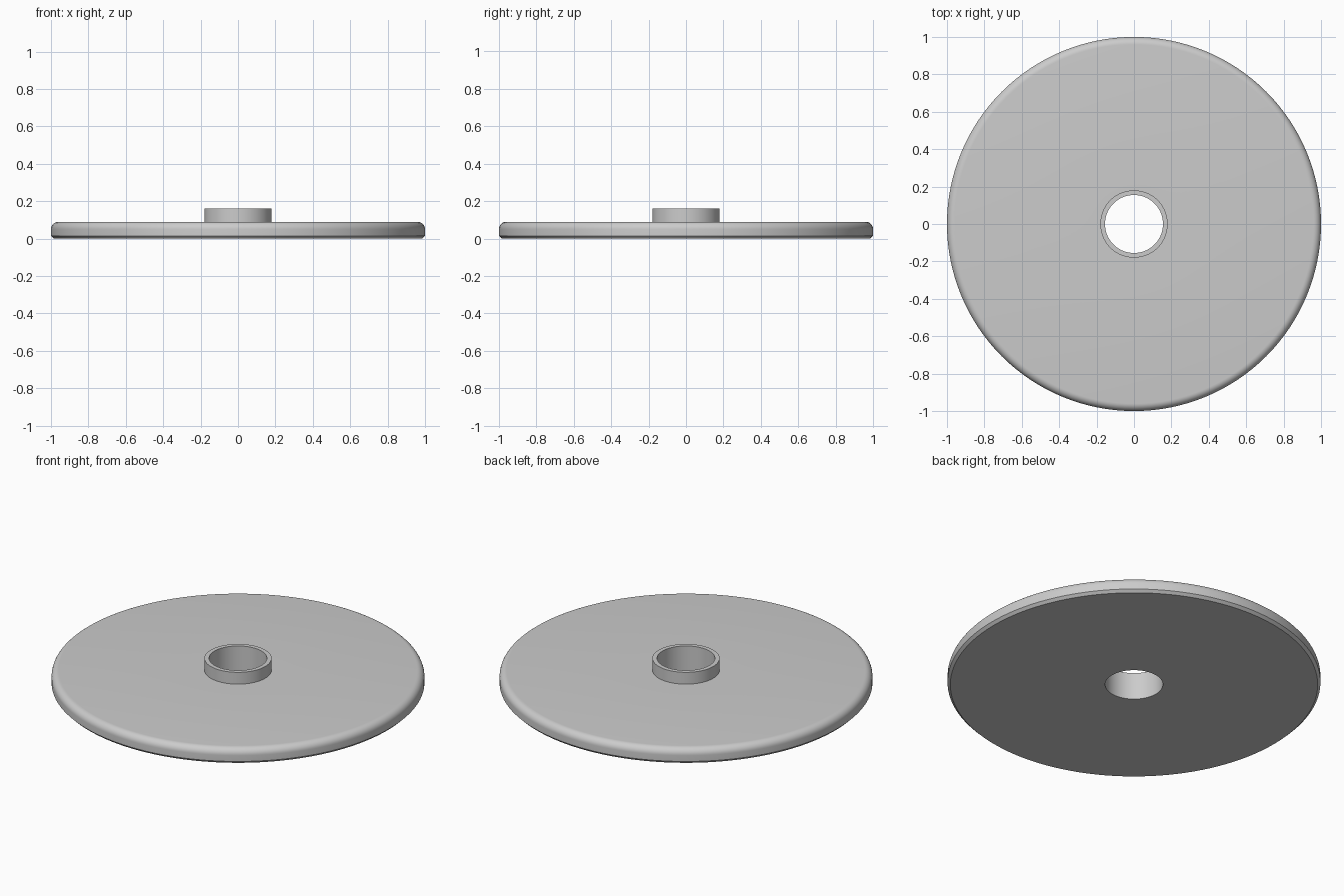
import bpy, bmesh, math

if "Cube" in bpy.data.objects:
    bpy.data.objects.remove(bpy.data.objects["Cube"])

SEGMENTS = 128
BORE_R, HUB_R, DISC_R = 0.155, 0.18, 1.0
DISC_TOP, HUB_TOP = 0.09, 0.16
FILLET, CHAMFER = 0.04, 0.015


def lathe(name, profile, segments=SEGMENTS):
    """Revolve a closed (radius, z) profile around the z axis."""
    bm = bmesh.new()
    rings = []
    for i in range(segments):
        a = 2 * math.pi * i / segments
        rings.append([bm.verts.new((r * math.cos(a), r * math.sin(a), z)) for r, z in profile])
    n = len(profile)
    for i in range(segments):
        cur, nxt = rings[i], rings[(i + 1) % segments]
        for j in range(n):
            k = (j + 1) % n
            bm.faces.new((cur[j], nxt[j], nxt[k], cur[k]))
    bmesh.ops.recalc_face_normals(bm, faces=bm.faces)
    mesh = bpy.data.meshes.new(name)
    bm.to_mesh(mesh)
    bm.free()
    obj = bpy.data.objects.new(name, mesh)
    bpy.context.collection.objects.link(obj)
    bpy.ops.object.select_all(action='DESELECT')
    obj.select_set(True)
    bpy.context.view_layer.objects.active = obj
    bpy.ops.object.shade_smooth_by_angle(angle=math.radians(30))
    return obj


# Rounded upper rim of the disc
rim = []
for i in range(9):
    a = math.pi / 2 * i / 8
    rim.append((DISC_R - FILLET + FILLET * math.cos(a),
                DISC_TOP - FILLET + FILLET * math.sin(a)))

# Flat disc with chamfered lower rim, raised hub collar and through bore
profile = [(BORE_R, 0), (DISC_R - CHAMFER, 0), (DISC_R, CHAMFER)] + rim + [
    (HUB_R, DISC_TOP), (HUB_R, HUB_TOP), (BORE_R, HUB_TOP)]
lathe("disc_with_hub", profile)
